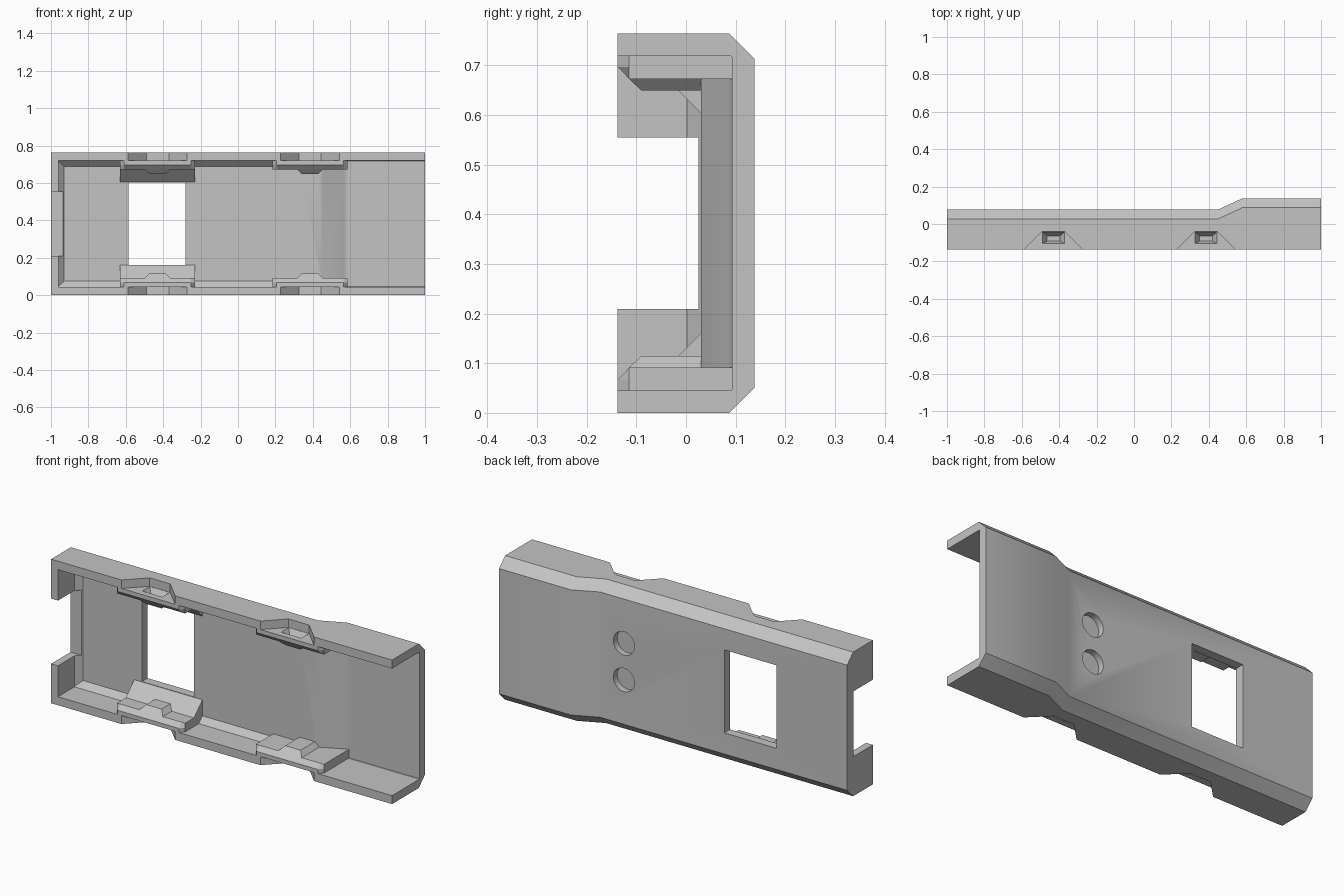
import bpy
import bmesh
import math

cube = bpy.data.objects.get("Cube")
if cube:
    bpy.data.objects.remove(cube, do_unlink=True)

H = 0.764        # overall height
F = -0.1375      # open front edge
WALL = 0.045

grey = bpy.data.materials.new("plain grey")
grey.use_nodes = True
grey.diffuse_color = (0.55, 0.55, 0.55, 1)
grey.node_tree.nodes["Principled BSDF"].inputs["Base Color"].default_value = (0.55, 0.55, 0.55, 1)


def loft(name, sections, flip=False):
    """Skin matching point loops into a closed solid, optionally mirrored top to bottom."""
    bm = bmesh.new()
    rings = [[bm.verts.new((x, y, H - z if flip else z)) for x, y, z in s] for s in sections]
    n = len(rings[0])
    for a, b in zip(rings, rings[1:]):
        for i in range(n):
            j = (i + 1) % n
            bm.faces.new((a[i], a[j], b[j], b[i]))
    bm.faces.new(rings[0])
    bm.faces.new(rings[-1])
    bmesh.ops.recalc_face_normals(bm, faces=bm.faces)
    mesh = bpy.data.meshes.new(name)
    bm.to_mesh(mesh)
    bm.free()
    mesh.materials.append(grey)
    obj = bpy.data.objects.new(name, mesh)
    bpy.context.collection.objects.link(obj)
    return obj


def box(name, x0, x1, y0, y1, z0, z1):
    return loft(name, [[(x, y0, z0), (x, y1, z0), (x, y1, z1), (x, y0, z1)] for x in (x0, x1)])


def combine(tool, operation):
    mod = shell.modifiers.new(tool.name, "BOOLEAN")
    mod.operation = operation
    mod.solver = "EXACT"
    mod.object = tool
    bpy.context.view_layer.objects.active = shell
    bpy.ops.object.modifier_apply(modifier=mod.name)
    bpy.data.objects.remove(tool, do_unlink=True)


def channel(x, front, back, edge, c):
    """Cross-section with both back corners chamfered by c."""
    return [(x, front, edge), (x, back - c, edge), (x, back, edge + c),
            (x, back, H - edge - c), (x, back - c, H - edge), (x, front, H - edge)]


def inner(x):
    return 0.03 + 0.0625 * min(1, max(0, (x - 0.45) / 0.13))


# Outer body with the raised right-hand end
shell = loft("cover_shell", [channel(x, F, y, 0, 0.05) for x, y in
                             ((-1, 0.0775), (0.45, 0.0775), (0.58, 0.1375), (1, 0.1375))])

# Hollow, open at the front and at the left end
combine(loft("cavity", [channel(x, -0.3, y, WALL, c) for x, y, c in
                        ((-0.96, 0.002, 0.002), (-0.93, 0.03, 0.03), (0.45, 0.03, 0.03),
                         (0.58, 0.0925, 0.002), (1.1, 0.0925, 0.002))]), "DIFFERENCE")


def clip_section(x, at_end):
    y = -0.115 if at_end else F
    return [(x, y, 0.04), (x, y, 0.067), (x, -0.1145, 0.091),
            (x, inner(x) + 0.02, 0.091), (x, inner(x) + 0.02, 0.04)]


def bump_section(c, y, top):
    side = 0.07 - (top - 0.09)
    return [(c - 0.075, y, 0.085), (c - side, y, top), (c + side, y, top), (c + 0.075, y, 0.085)]


# Thickened clip pads along both long walls
for c in (-0.43, 0.385):
    for flip in (False, True):
        combine(loft("clip_pad", [clip_section(c + d, abs(d) == 0.2) for d in
                                  (-0.2, -0.18, 0.065, 0.18, 0.2)], flip), "UNION")
        combine(loft("pad_bump", [bump_section(c, y, z) for y, z in
                                  ((-0.115, 0.0905), (-0.09, 0.115), (0.05, 0.115))], flip), "UNION")
        if c < 0:
            ramp = ((-0.045, 0.085), (-0.04, 0.091), (0.03, 0.16), (0.05, 0.16), (0.05, 0.085))
            combine(loft("window_ramp", [[(c + d, y, z) for y, z in ramp]
                                         for d in (-0.2, 0.2)], flip), "UNION")

# Tapered recesses and finger pockets on the outside of both walls
for c in (-0.43, 0.385):
    for flip in (False, True):
        plan = ((-0.22, -0.2), (-0.06, -0.04), (0.06, -0.04), (0.22, -0.2))
        combine(loft("clip_recess", [[(c + x, y, z) for x, y in plan]
                                     for z in (-0.05, WALL)], flip), "DIFFERENCE")
        pocket = ((0.06, -0.105, -0.041, 0.043), (0.035, -0.092, -0.063, 0.08))
        combine(loft("pocket", [[(c - w, a, z), (c + w, a, z), (c + w, b, z), (c - w, b, z)]
                                for w, a, b, z in pocket], flip), "DIFFERENCE")

# Window through the back and notch in the end wall
combine(box("window", -0.585, -0.28, -0.03, 0.3, 0.162, H - 0.162), "DIFFERENCE")
combine(box("end_notch", -1.1, -0.925, -0.3, 0.025, 0.209, H - 0.209), "DIFFERENCE")

# Two shallow round holes in the back face
for side in (-1, 1):
    ring = [(math.cos(i * math.tau / 32) * 0.062, math.sin(i * math.tau / 32) * 0.062)
            for i in range(32)]
    combine(loft("round_hole", [[(0.31 + u, y, H / 2 + side * 0.097 + v) for u, v in ring]
                                for y in (0.045, 0.2)]), "DIFFERENCE")

bpy.ops.object.select_all(action="DESELECT")
shell.select_set(True)
bpy.context.view_layer.objects.active = shell
bpy.ops.object.shade_smooth_by_angle(angle=math.radians(28))
